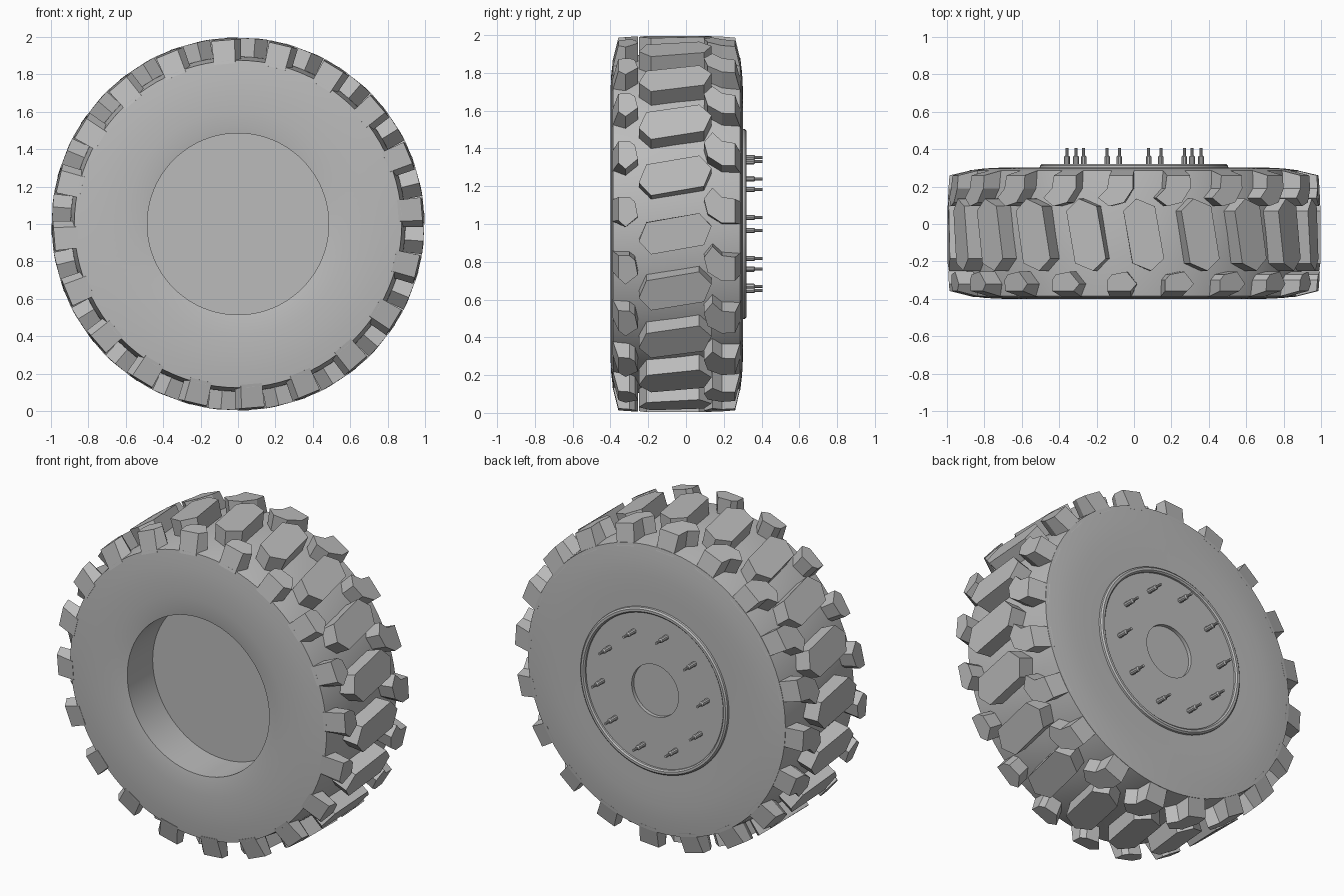
import bpy, bmesh, math

if "Cube" in bpy.data.objects:
    bpy.data.objects.remove(bpy.data.objects["Cube"], do_unlink=True)

grey = bpy.data.materials.new("neutral_grey")
grey.use_nodes = True
grey.diffuse_color = (0.5, 0.5, 0.5, 1)
grey.node_tree.nodes["Principled BSDF"].inputs["Base Color"].default_value = (0.5, 0.5, 0.5, 1)

AXLE = 1.0      # axle height
LUGS = 20       # lugs per row
BASE = 0.86     # radius where lugs are rooted in the carcass


def polar(r, a, y):
    """Point at radius r and angle a (clockwise from the top, seen from the front)."""
    return (r * math.sin(a), y, AXLE + r * math.cos(a))


def finish(name, bm, smooth=None):
    bmesh.ops.remove_doubles(bm, verts=bm.verts, dist=1e-5)
    bmesh.ops.recalc_face_normals(bm, faces=bm.faces)
    mesh = bpy.data.meshes.new(name)
    bm.to_mesh(mesh)
    bm.free()
    ob = bpy.data.objects.new(name, mesh)
    bpy.context.collection.objects.link(ob)
    mesh.materials.append(grey)
    if smooth:
        bpy.ops.object.select_all(action='DESELECT')
        ob.select_set(True)
        bpy.context.view_layer.objects.active = ob
        bpy.ops.object.shade_smooth_by_angle(angle=math.radians(smooth))
    return ob


def lathe(name, profile, steps=96):
    """Spin a (radius, y) profile around the axle."""
    bm = bmesh.new()
    verts = [bm.verts.new((r, y, AXLE)) for r, y in profile]
    edges = [bm.edges.new(pair) for pair in zip(verts, verts[1:])]
    bmesh.ops.spin(bm, geom=verts + edges, cent=(0, 0, AXLE), axis=(0, 1, 0),
                   angle=2 * math.pi, steps=steps, use_merge=True)
    return finish(name, bm, 30)


def lug_row(name, outline, centre, wall=0.0):
    """Ring of blocks from a (tangent, y) outline; wall flares the outer side down the sidewall."""
    bm = bmesh.new()
    outer = max((abs(y) for t, y in outline))
    for k in range(LUGS):
        a0 = math.radians(centre + k * 360 / LUGS)
        top, base = [], []
        for t, y in outline:
            r = 1.0 - 0.14 * (y + 0.05) ** 2
            edge = wall if abs(y) > outer - 0.01 else 0.0
            top.append(bm.verts.new(polar(r, a0 + t, y)))
            base.append(bm.verts.new(polar(BASE, a0 + t * 1.06, y + edge)))
        bm.faces.new(top)
        bm.faces.new(base[::-1])
        n = len(top)
        for i in range(n):
            j = (i + 1) % n
            bm.faces.new((top[j], top[i], base[i], base[j]))
    return finish(name, bm)


# Carcass with the deep front well
lathe("tyre_carcass", [
    (0, -0.14), (0.485, -0.14), (0.485, -0.388), (0.52, -0.394), (0.60, -0.40),
    (0.70, -0.40), (0.79, -0.396), (0.875, -0.386), (0.895, -0.25), (0.90, -0.05),
    (0.895, 0.15), (0.88, 0.287), (0.80, 0.297), (0.70, 0.302), (0.60, 0.302),
    (0.48, 0.30)])

# Tread lugs: long hexagons in the middle, shoulder blocks on both sides
lug_row("centre_lugs", [(-0.11, 0.07), (-0.04, 0.135), (0.06, 0.095),
                        (0.11, -0.185), (0.04, -0.25), (-0.06, -0.21)], 3)
lug_row("front_shoulder_lugs", [(-0.075, -0.358), (0.05, -0.358), (0.085, -0.32),
                                (0.03, -0.255), (-0.05, -0.27), (-0.075, -0.30)], -4, -0.032)
lug_row("back_shoulder_lugs", [(-0.09, 0.14), (-0.03, 0.095), (0.05, 0.115), (0.10, 0.19),
                               (0.10, 0.26), (-0.03, 0.26), (-0.04, 0.19)], 12, 0.03)

# Rim: rounded lip, flat disc and shallow hub recess
lathe("rim_lip", [(0.47, 0.295), (0.472, 0.312), (0.48, 0.32), (0.494, 0.32),
                  (0.503, 0.312), (0.505, 0.295)])
lathe("rim_disc", [(0, 0.28), (0.16, 0.28), (0.16, 0.302), (0.475, 0.302)])

# Wheel studs: thick nut with a thin threaded tip
stud_profile = [(0, 0.29), (0.015, 0.29), (0.015, 0.36), (0.008, 0.366), (0.008, 0.405), (0, 0.405)]
studs = bmesh.new()
SIDES = 10
for k in range(10):
    cx, cy, cz = polar(0.36, math.radians(95.5 + 36 * k), 0)
    rings = [[studs.verts.new((cx + r * math.cos(math.tau * s / SIDES), y,
                               cz + r * math.sin(math.tau * s / SIDES)))
              for s in range(SIDES)] for r, y in stud_profile[1:-1]]
    for low, high in zip(rings, rings[1:]):
        for s in range(SIDES):
            n = (s + 1) % SIDES
            studs.faces.new((low[s], low[n], high[n], high[s]))
    studs.faces.new(rings[0])
    studs.faces.new(rings[-1])
finish("wheel_studs", studs, 30)
